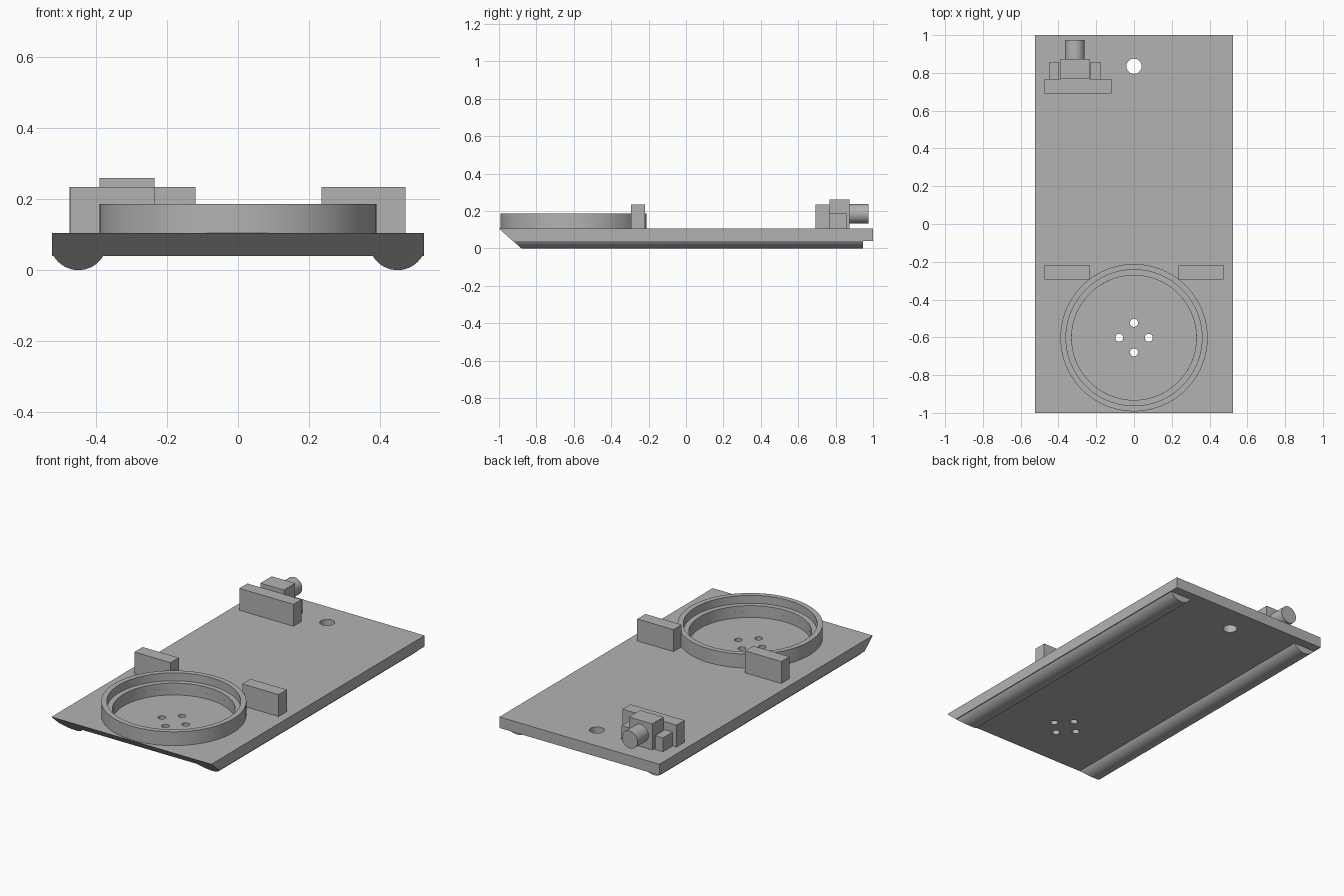
import bpy, bmesh, math
from mathutils import Matrix, Vector

cube = bpy.data.objects.get("Cube")
if cube:
    bpy.data.objects.remove(cube, do_unlink=True)

grey = bpy.data.materials.new("plain_grey")
grey.use_nodes = True
colour = (0.45, 0.45, 0.45, 1)
grey.diffuse_color = colour
grey.node_tree.nodes["Principled BSDF"].inputs["Base Color"].default_value = colour

TOP, UNDER = 0.105, 0.04       # deck surfaces
CUP_Y, CUP_R = -0.602, 0.39    # cup holder centre and radius


def finish(name, bm):
    bmesh.ops.recalc_face_normals(bm, faces=bm.faces)
    mesh = bpy.data.meshes.new(name)
    bm.to_mesh(mesh)
    bm.free()
    mesh.materials.append(grey)
    obj = bpy.data.objects.new(name, mesh)
    bpy.context.collection.objects.link(obj)
    return obj


def smooth(obj):
    bpy.ops.object.select_all(action='DESELECT')
    obj.select_set(True)
    bpy.context.view_layer.objects.active = obj
    bpy.ops.object.shade_smooth_by_angle(angle=math.radians(30))


def box(name, low, high):
    low, high = Vector(low), Vector(high)
    size = high - low
    bm = bmesh.new()
    bmesh.ops.create_cube(bm, size=1, matrix=Matrix.Translation((low + high) / 2)
                          @ Matrix.Diagonal((*size, 1)))
    return finish(name, bm)


def cylinder(name, centre, radius, depth, turn=Matrix()):
    bm = bmesh.new()
    bmesh.ops.create_cone(bm, cap_ends=True, segments=64, radius1=radius, radius2=radius,
                          depth=depth, matrix=Matrix.Translation(centre) @ turn)
    return finish(name, bm)


def bevelled_bar(name, profile, back):
    """Extrude an x-z profile along y, with the front cut on the common slope."""
    bm = bmesh.new()
    front = [bm.verts.new((x, -1 + (TOP - z) * 1.14, z)) for x, z in profile]
    rear = [bm.verts.new((x, back, z)) for x, z in profile]
    bm.faces.new(front)
    bm.faces.new(rear)
    for i in range(len(profile)):
        j = (i + 1) % len(profile)
        bm.faces.new((front[i], front[j], rear[j], rear[i]))
    return finish(name, bm)


# Deck with sloped front edge
deck = bevelled_bar("deck", [(-0.525, UNDER), (0.525, UNDER), (0.525, TOP), (-0.525, TOP)], 1)

# Cup recess, drain holes and hanging hole
cutters = [cylinder("recess_cutter", (0, CUP_Y, 0.17), 0.33, 0.2),
           cylinder("hanging_hole_cutter", (0, 0.835, 0.1), 0.04, 0.4)]
for dx, dy in ((1, 0), (-1, 0), (0, 1), (0, -1)):
    cutters.append(cylinder("drain_hole_cutter", (dx * 0.078, CUP_Y + dy * 0.078, 0.1), 0.021, 0.4))
bpy.context.view_layer.objects.active = deck
for cutter in cutters:
    cutter.hide_render = True
    mod = deck.modifiers.new("cut", 'BOOLEAN')
    mod.operation, mod.solver, mod.object = 'DIFFERENCE', 'EXACT', cutter
    bpy.ops.object.modifier_apply(modifier=mod.name)
    bpy.data.objects.remove(cutter, do_unlink=True)
smooth(deck)

# Rounded runners under the deck
for side, label in ((1, "left"), (-1, "right")):
    r = 0.081
    half = math.acos((r - UNDER) / r)
    arc = [half * (2 * i / 24 - 1) for i in range(25)]
    profile = [(side * 0.45 + r * math.sin(a), r - r * math.cos(a)) for a in arc]
    smooth(bevelled_bar(label + "_runner", profile, 0.945))

# Stepped cup ring, turned around its axis
bm = bmesh.new()
section = [(CUP_R, TOP), (CUP_R, 0.187), (0.36, 0.187), (0.36, 0.14), (0.33, 0.14), (0.33, TOP)]
verts = [bm.verts.new((r, CUP_Y, z)) for r, z in section]
edges = [bm.edges.new(pair) for pair in zip(verts, verts[1:])]
bmesh.ops.spin(bm, geom=verts + edges, cent=(0, CUP_Y, 0), axis=(0, 0, 1),
               angle=math.tau, steps=96, use_merge=True)
bmesh.ops.remove_doubles(bm, verts=bm.verts, dist=0.0001)
smooth(finish("cup_ring", bm))

# Stop blocks beside the cup
box("left_stop", (0.235, -0.295, TOP), (0.473, -0.218, 0.235))
box("right_stop", (-0.473, -0.295, TOP), (-0.235, -0.218, 0.235))

# Rear bracket with its plug
box("bracket_wall", (-0.475, 0.692, TOP), (-0.12, 0.767, 0.235))
box("bracket_body", (-0.39, 0.767, TOP), (-0.236, 0.873, 0.26))
box("bracket_right_lug", (-0.45, 0.767, TOP), (-0.397, 0.858, 0.187))
box("bracket_left_lug", (-0.229, 0.767, TOP), (-0.178, 0.858, 0.187))
smooth(cylinder("plug", (-0.313, 0.922, 0.185), 0.052, 0.106, Matrix.Rotation(math.pi / 2, 4, 'X')))
